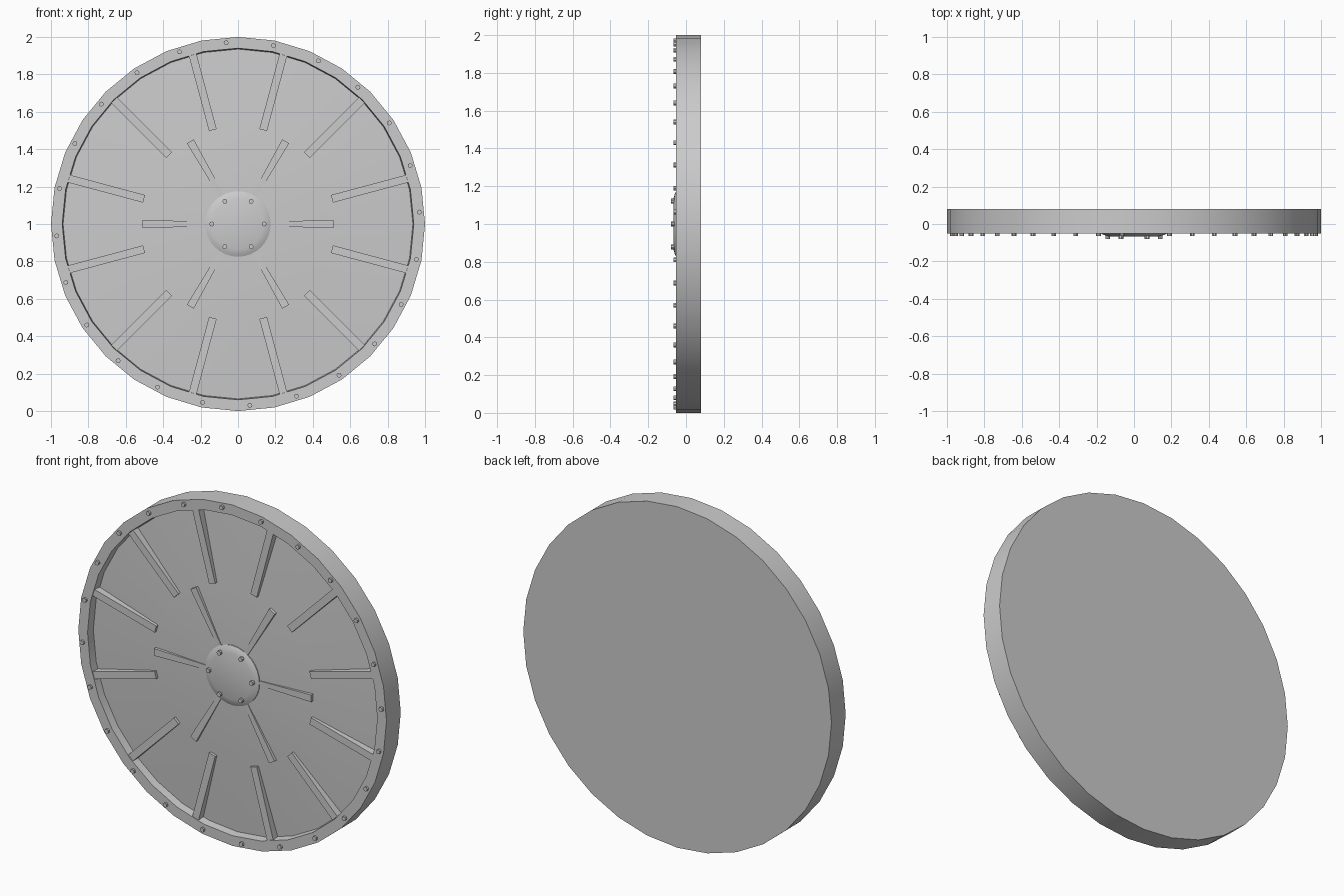
import bpy, bmesh, math
from mathutils import Matrix, Vector

if "Cube" in bpy.data.objects:
    bpy.data.objects.remove(bpy.data.objects["Cube"])

grey = bpy.data.materials.new("light_grey")
grey.diffuse_color = (0.6, 0.6, 0.6, 1)
grey.use_nodes = True
grey.node_tree.nodes["Principled BSDF"].inputs["Base Color"].default_value = grey.diffuse_color
CENTRE = Vector((0, 0, 1))


def finish(bm, name, smooth=True):
    bmesh.ops.recalc_face_normals(bm, faces=bm.faces)
    me = bpy.data.meshes.new(name)
    bm.to_mesh(me)
    bm.free()
    me.materials.append(grey)
    ob = bpy.data.objects.new(name, me)
    ob.location = CENTRE
    bpy.context.collection.objects.link(ob)
    if smooth:
        bpy.ops.object.select_all(action='DESELECT')
        ob.select_set(True)
        bpy.context.view_layer.objects.active = ob
        bpy.ops.object.shade_smooth_by_angle(angle=math.radians(30))
    return ob


def lathe(name, profile, sides):
    """Spin (radius, y) points about the y axis and cap both ends."""
    bm = bmesh.new()
    rings = []
    for r, y in profile:
        rings.append([bm.verts.new((r * math.cos(a), y, r * math.sin(a)))
                      for a in (2 * math.pi * i / sides for i in range(sides))])
    for a, b in zip(rings, rings[1:]):
        for i in range(sides):
            j = (i + 1) % sides
            bm.faces.new((a[i], a[j], b[j], b[i]))
    bm.faces.new(rings[0])
    bm.faces.new(rings[-1])
    return finish(bm, name)


def ribs(name, count, start, r0, r1, w0, w1, y_front, y_back):
    """Radial bars, angles measured clockwise from the top."""
    bm = bmesh.new()
    for k in range(count):
        rot = Matrix.Rotation(math.radians(start + 360 * k / count), 4, 'Y')
        v = [bm.verts.new(rot @ Vector((s * w / 2, y, r)))
             for y in (y_front, y_back)
             for s, w, r in ((-1, w0, r0), (1, w0, r0), (1, w1, r1), (-1, w1, r1))]
        for f in ((0, 1, 2, 3), (4, 5, 6, 7), (0, 1, 5, 4),
                  (1, 2, 6, 5), (2, 3, 7, 6), (3, 0, 4, 7)):
            bm.faces.new([v[i] for i in f])
    return finish(bm, name, False)


def bolts(name, count, start, radius, size, y_front, y_back):
    bm = bmesh.new()
    for k in range(count):
        rot = Matrix.Rotation(math.radians(start + 360 * k / count), 4, 'Y')
        place = (rot @ Matrix.Translation((0, (y_front + y_back) / 2, radius))
                 @ Matrix.Rotation(math.pi / 2, 4, 'X'))
        bmesh.ops.create_cone(bm, cap_ends=True, segments=8, radius1=size,
                              radius2=size, depth=y_back - y_front, matrix=place)
    return finish(bm, name)


# Solid disc with raised rim and shallow conical recessed face
lathe("wheel_disc", [(1.0, 0.08), (1.0, -0.052), (0.94, -0.052), (0.935, -0.005),
                     (0.505, -0.033), (0.16, -0.048)], 32)
# Domed centre hub
lathe("hub_cap", [(0.175, -0.04), (0.175, -0.052), (0.16, -0.059),
                  (0.135, -0.066)], 32)
# Two rings of ribs
ribs("outer_ribs", 12, 15, 0.52, 0.937, 0.042, 0.042, -0.048, 0.01)
ribs("inner_ribs", 6, 30, 0.15, 0.51, 0.026, 0.042, -0.051, -0.02)
# Bolts around rim and hub
bolts("rim_bolts", 24, -3.75, 0.972, 0.013, -0.065, -0.04)
bolts("hub_bolts", 6, 30, 0.14, 0.013, -0.08, -0.05)
